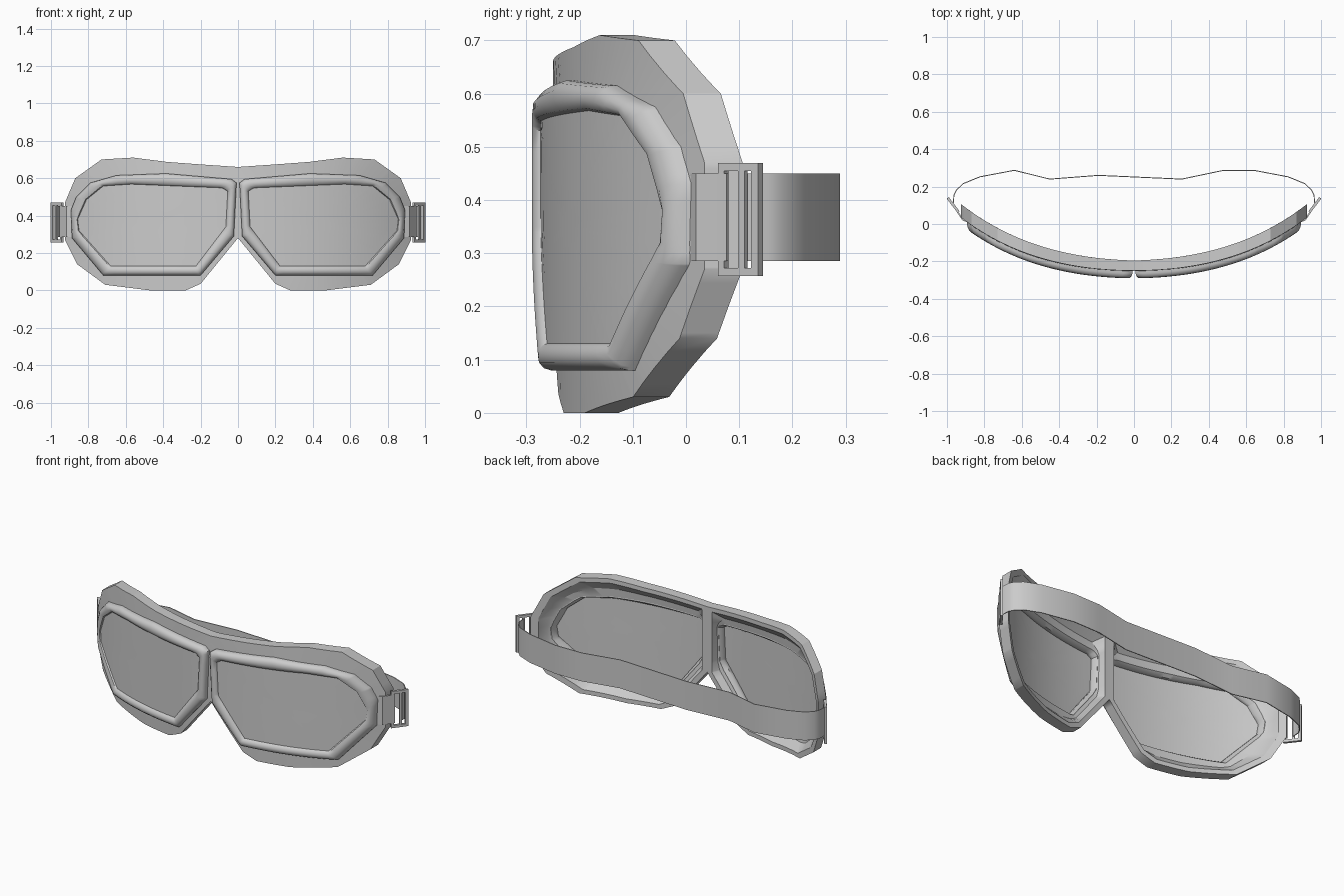
import bpy, bmesh, math
from mathutils import Vector

if "Cube" in bpy.data.objects:
    bpy.data.objects.remove(bpy.data.objects["Cube"])

grey = bpy.data.materials.new("plain grey")
grey.use_nodes = True
grey.diffuse_color = (0.6, 0.6, 0.6, 1)
grey.node_tree.nodes["Principled BSDF"].inputs["Base Color"].default_value = (0.6, 0.6, 0.6, 1)

CENTRE = Vector((0.45, 0.35))
# Outlines of the left half in x, z
PAD = [(0, .66), (.22, .675), (.38, .687), (.56, .71), (.73, .70), (.87, .60), (.925, .47),
       (.925, .27), (.86, .14), (.71, .03), (.47, .0), (.28, .0), (.2, .035), (0, .28)]
FRAME = [(.008, .575), (.035, .595), (.385, .625), (.65, .615), (.79, .575), (.865, .5), (.893, .43),
         (.888, .28), (.72, .08), (.2, .08), (.022, .29)]
PANE = [(.055, .53), (.085, .548), (.57, .568), (.72, .558), (.81, .485), (.857, .38),
        (.85, .32), (.68, .13), (.225, .13), (.065, .34)]


def face_curve(x):
    """Depth of the wrap-around front at a given x."""
    return -.25 + .25 * x ** 2 + .097 * x ** 4


def cross(a, b):
    return a.x * b.y - a.y * b.x


def corner_angles(*polys):
    found = [math.tau * i / 56 for i in range(56)]
    for poly in polys:
        for p in poly:
            d = Vector(p) - CENTRE
            found.append(math.atan2(d.y, d.x) % math.tau)
    result = []
    for a in sorted(found):
        if not result or a - result[-1] > .004:
            result.append(a)
    return result


def sample(poly, angles):
    """Points where rays from the centre meet the outline."""
    pts = [Vector(p) for p in poly]
    out = []
    for ang in angles:
        d = Vector((math.cos(ang), math.sin(ang)))
        best = 0
        for a, b in zip(pts, pts[1:] + pts[:1]):
            e, w = b - a, a - CENTRE
            den = cross(d, e)
            if abs(den) < 1e-9:
                continue
            t, s = cross(w, e) / den, cross(w, d) / den
            if t > 0 and -1e-4 <= s <= 1.0001:
                best = max(best, t)
        out.append(CENTRE + d * best)
    return out


def blend(a, b, t):
    return [p.lerp(q, t) for p, q in zip(a, b)]


def finish(name, bm, mirror=True, angle=30):
    bmesh.ops.recalc_face_normals(bm, faces=bm.faces)
    mesh = bpy.data.meshes.new(name)
    bm.to_mesh(mesh)
    bm.free()
    mesh.materials.append(grey)
    ob = bpy.data.objects.new(name, mesh)
    bpy.context.collection.objects.link(ob)
    if mirror:
        ob.modifiers.new("mirror", 'MIRROR').use_clip = True
    bpy.ops.object.select_all(action='DESELECT')
    ob.select_set(True)
    bpy.context.view_layer.objects.active = ob
    bpy.ops.object.shade_smooth_by_angle(angle=math.radians(angle))
    return ob


def loft(name, layers, closed=True, angle=30):
    """Skin rings given as (outline, depth function)."""
    bm = bmesh.new()
    rings = [[bm.verts.new((p.x, depth(p.x), p.y)) for p in ring] for ring, depth in layers]
    pairs = list(zip(rings, rings[1:]))
    if closed:
        pairs.append((rings[-1], rings[0]))
    for a, b in pairs:
        n = len(a)
        for i in range(n):
            j = (i + 1) % n
            quad = (a[i], a[j], b[j], b[i])
            if any(v.co.x > 1e-4 for v in quad):
                bm.faces.new(quad)
    if not closed:
        bm.faces.new(rings[-1])
    return finish(name, bm, angle=angle)


def at(offset, growth=0):
    return lambda x: face_curve(x) + offset + growth * x


angles = corner_angles(PAD, FRAME, PANE)
pad, frame, pane = (sample(p, angles) for p in (PAD, FRAME, PANE))
opening = blend(pane, frame, .25)
inner = [CENTRE + (p - CENTRE) * .93 for p in pad]

# Face cushion: outer wall, back rim and inner funnel
loft("face_cushion", [(opening, at(-.004)), (pad, at(0)), (pad, at(.055, .018)),
                      (inner, at(.055, .018)), (blend(inner, opening, .5), at(.018)),
                      (opening, at(.012))])

# Rounded lens frames
loft("lens_frame", [(pane, at(-.024)), (blend(pane, frame, .1), at(-.033)),
                    (blend(pane, frame, .4), at(-.040)), (blend(pane, frame, .7), at(-.038)),
                    (blend(pane, frame, .92), at(-.028)), (frame, at(-.014)), (frame, at(.002)),
                    (opening, at(.014)), (pane, at(-.005))], angle=40)

# Curved lens panes
loft("lens_pane", [([CENTRE + (p - CENTRE) * (k / 8) for p in pane], at(-.024))
                   for k in range(8, 0, -1)], closed=False)


def ribbon(name, path, low, high, thick, mirror):
    """Upright band following a path in x, y."""
    bm = bmesh.new()
    pts = [Vector(p) for p in path]
    rows = []
    for i, p in enumerate(pts):
        d = (pts[min(i + 1, len(pts) - 1)] - pts[max(i - 1, 0)]).normalized()
        n = Vector((-d.y, d.x)) * thick / 2
        rows.append([bm.verts.new((q.x, q.y, z)) for q, z in
                     ((p + n, low), (p + n, high), (p - n, high), (p - n, low))])
    for a, b in zip(rows, rows[1:]):
        for i in range(4):
            j = (i + 1) % 4
            bm.faces.new((a[i], a[j], b[j], b[i]))
    bm.faces.new(rows[0])
    bm.faces.new(rows[-1])
    return finish(name, bm, mirror)


# Elastic strap round the back of the head
side = [(.965, .112), (.963, .155), (.95, .18), (.915, .215), (.825, .252), (.64, .287)]
strap = side + [(.47, .285), (.255, .24), (-.19, .26), (-.45, .24)] + [(-x, y) for x, y in reversed(side)]
ribbon("head_strap", strap, .285, .45, .005, False)

# Short tab joining the cushion to the buckle
ribbon("strap_tab", [(.888, .012), (.915, .022), (.93, .045), (.952, .078)], .285, .45, .008, True)


def buckle_bar(name, u0, u1, z0, z1, thick=.014):
    """Box on the slanted buckle plane, u running outward along it."""
    start, along = Vector((.938, .064, 0)), Vector((.058, .076, 0))
    normal = Vector((along.y, -along.x, 0)).normalized() * thick / 2
    bm = bmesh.new()
    corners = [[bm.verts.new(start + along * u + normal * s + Vector((0, 0, z)))
                for u, z in ((u0, z0), (u1, z0), (u1, z1), (u0, z1))] for s in (-1, 1)]
    for c in corners:
        bm.faces.new(c)
    for i in range(4):
        j = (i + 1) % 4
        bm.faces.new((corners[0][i], corners[0][j], corners[1][j], corners[1][i]))
    finish(name, bm)


# Buckle: two long sides, two ends and a middle bar
buckle_bar("buckle_inner_side", 0, .15, .257, .47)
buckle_bar("buckle_outer_side", .82, 1, .257, .47)
buckle_bar("buckle_bottom", .15, .82, .257, .272)
buckle_bar("buckle_top", .15, .82, .455, .47)
buckle_bar("buckle_middle_bar", .48, .64, .272, .455, .01)
